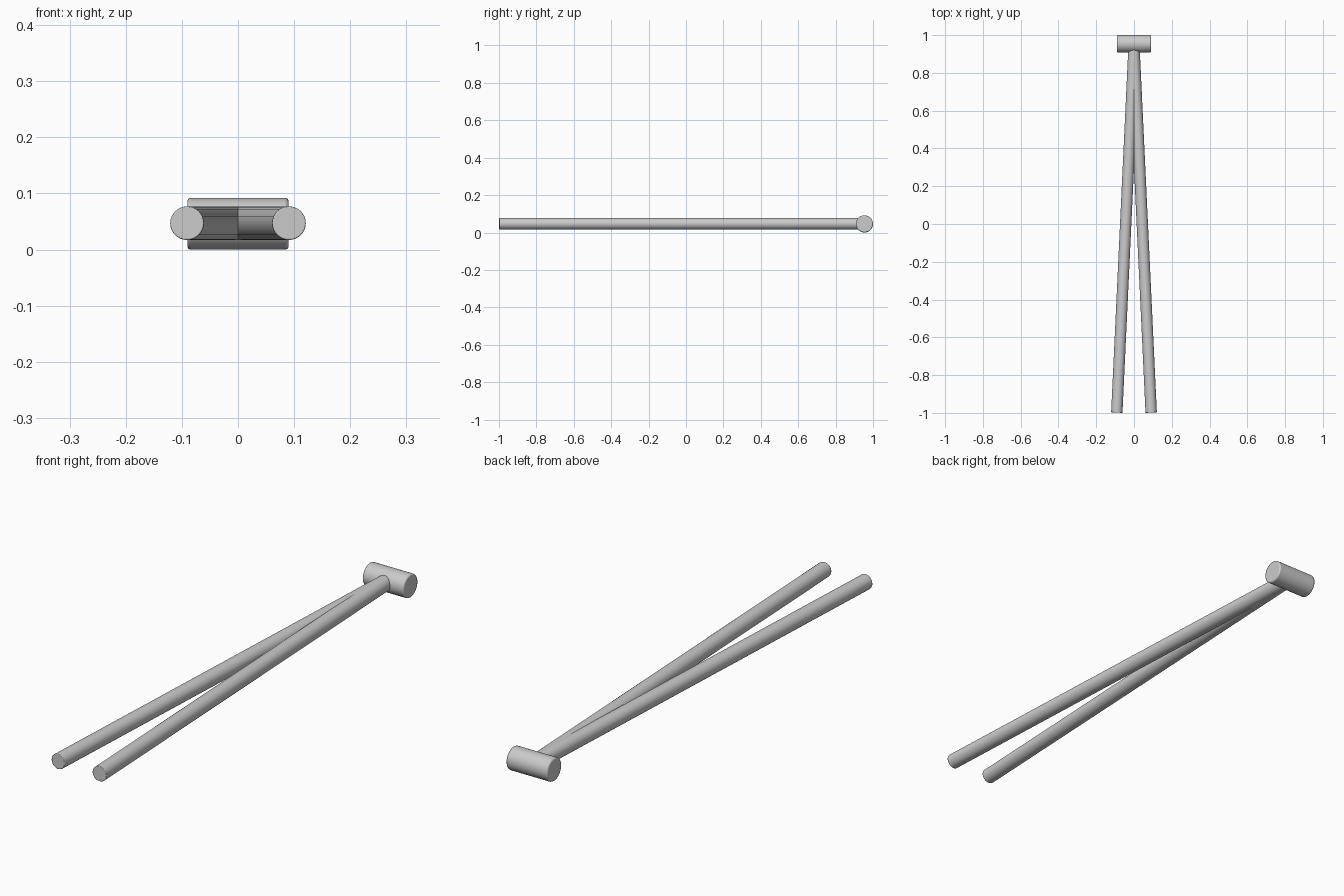
import bpy
from mathutils import Vector

if "Cube" in bpy.data.objects:
    bpy.data.objects.remove(bpy.data.objects["Cube"])

HEAD_R, LEG_R = 0.046, 0.03
HEAD_Y = 1.0 - HEAD_R


def rod(name, start, end, radius, sides, bevel):
    """Solid cylinder between two points with slightly softened rims."""
    a, b = Vector(start), Vector(end)
    bpy.ops.mesh.primitive_cylinder_add(
        vertices=sides, radius=radius, depth=(b - a).length,
        location=(a + b) / 2,
        rotation=(b - a).to_track_quat('Z', 'Y').to_euler())
    ob = bpy.context.object
    ob.name = name
    bpy.ops.object.shade_smooth_by_angle(angle=0.6)
    if bevel:
        mod = ob.modifiers.new("soft_rim", 'BEVEL')
        mod.width = bevel
        mod.segments = 2
        mod.limit_method = 'ANGLE'
        mod.angle_limit = 0.7
    return ob


# Crosswise hinge barrel at the back
rod("hinge_barrel", (-0.09, HEAD_Y, HEAD_R), (0.09, HEAD_Y, HEAD_R),
    HEAD_R, 32, 0.005)

# Two legs spreading from the barrel towards the front
for side, label in ((-1, "left"), (1, "right")):
    rod(label + "_leg", (0, HEAD_Y - 0.02, HEAD_R + 0.001),
        (side * 0.091, -0.9985, HEAD_R + 0.001), LEG_R, 32, 0.002)
